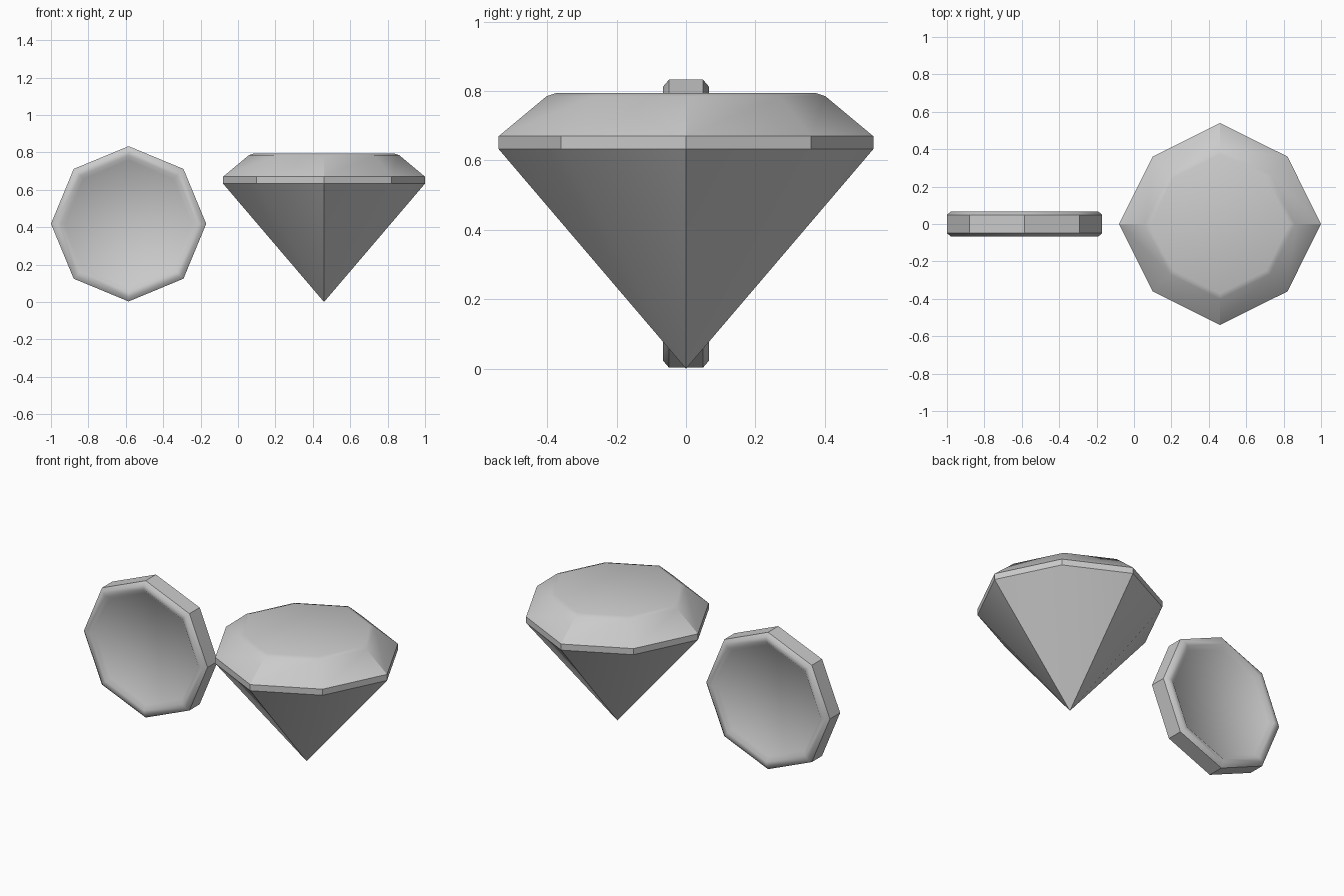
import bpy, bmesh, math
from mathutils import Matrix

if "Cube" in bpy.data.objects:
    bpy.data.objects.remove(bpy.data.objects["Cube"])


def lathe8(name, profile, diag, matrix, angle):
    """Eight-sided turned solid; profile is (radius, height), diag scales the diagonal corners."""
    bm = bmesh.new()
    rings = []
    for r, h in profile:
        if r == 0:
            rings.append([bm.verts.new((0, 0, h))] * 8)
            continue
        ring = []
        for i in range(8):
            a = i * math.pi / 4
            k = r * (diag if i % 2 else 1)
            ring.append(bm.verts.new((k * math.cos(a), k * math.sin(a), h)))
        rings.append(ring)
    for a, b in zip(rings, rings[1:]):
        for i in range(8):
            j = (i + 1) % 8
            quad = list(dict.fromkeys((a[i], a[j], b[j], b[i])))
            bm.faces.new(quad)
    # flat caps on open ends
    for ring in (rings[0], rings[-1]):
        if ring[0] is not ring[1]:
            bm.faces.new(ring)
    bmesh.ops.recalc_face_normals(bm, faces=bm.faces)
    bm.transform(matrix)
    mesh = bpy.data.meshes.new(name)
    bm.to_mesh(mesh)
    bm.free()
    obj = bpy.data.objects.new(name, mesh)
    bpy.context.collection.objects.link(obj)
    bpy.ops.object.select_all(action='DESELECT')
    obj.select_set(True)
    bpy.context.view_layer.objects.active = obj
    bpy.ops.object.shade_smooth_by_angle(angle=math.radians(angle))
    return obj


# Cut gem: point, girdle, crown, softened table edge
gem = [(0, 0), (0.54, 0.633), (0.54, 0.67), (0.402, 0.785), (0.372, 0.795)]
lathe8("gem", gem, 0.944, Matrix.Translation((0.46, 0, 0)), 30)

# Upright coin: recessed faces inside a raised, bevelled rim, mirrored front to back
half = [(0.34, 0.046), (0.365, 0.066), (0.395, 0.066), (0.415, 0.049)]
coin = half + [(r, -h) for r, h in reversed(half)]
place = Matrix.Translation((-0.585, 0, 0.418)) @ Matrix.Rotation(math.pi / 2, 4, 'X')
lathe8("coin", coin, 1.0, place, 43)
